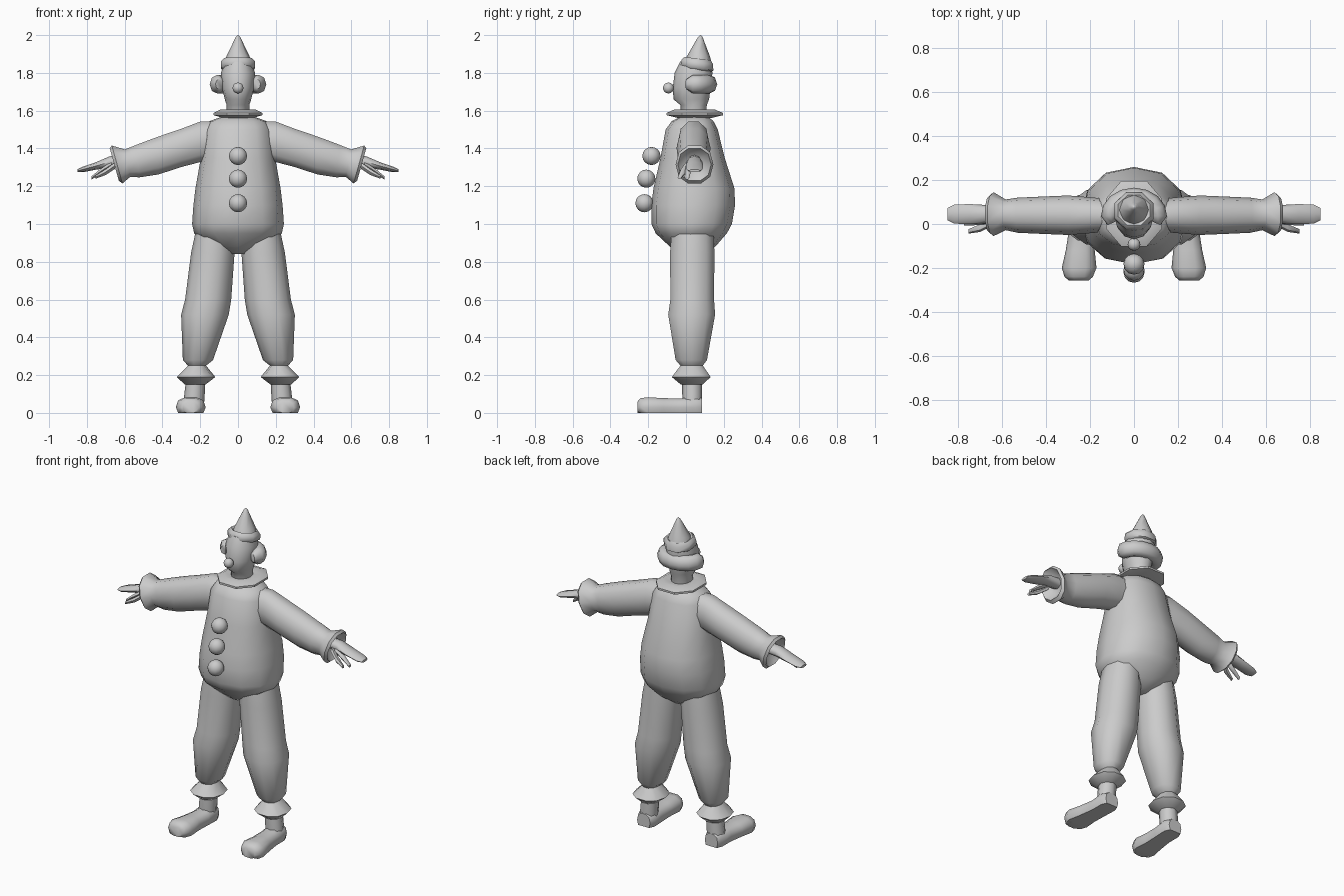
import bpy, bmesh, math

grey = bpy.data.materials.new("plain grey")
grey.diffuse_color = (0.6, 0.6, 0.6, 1)


def finish(name, bm, angle=60):
    bmesh.ops.recalc_face_normals(bm, faces=bm.faces)
    me = bpy.data.meshes.new(name)
    bm.to_mesh(me)
    bm.free()
    ob = bpy.data.objects.new(name, me)
    bpy.context.collection.objects.link(ob)
    me.materials.append(grey)
    bpy.ops.object.select_all(action='DESELECT')
    ob.select_set(True)
    bpy.context.view_layer.objects.active = ob
    bpy.ops.object.shade_smooth_by_angle(angle=math.radians(angle))
    return ob


def skin(name, loops, angle=60):
    """Bridge closed loops of points and cap both ends."""
    bm = bmesh.new()
    vs = [[bm.verts.new(p) for p in loop] for loop in loops]
    n = len(vs[0])
    for a, b in zip(vs, vs[1:]):
        for i in range(n):
            j = (i + 1) % n
            bm.faces.new((a[i], a[j], b[j], b[i]))
    bm.faces.new(vs[0])
    bm.faces.new(vs[-1])
    return finish(name, bm, angle)


def loft(name, axis, rings, n=10, side=1, power=1.0, floor=None, turn=0.0, angle=60):
    """Rings are (x, y, z, radius a, radius b, tilt) across the given axis."""
    loops = []
    for x, y, z, ra, rb, *t in rings:
        t = t[0] if t else 0
        loop = []
        for i in range(n):
            w = 2 * math.pi * (i + turn) / n
            c, s = math.cos(w), math.sin(w)
            a = ra * math.copysign(abs(c) ** power, c)
            b = rb * math.copysign(abs(s) ** power, s)
            p = {'z': (x + a, y + b, z + t * b),
                 'x': (x + t * b, y + a, z + b),
                 'y': (x + a, y + t * b, z + b)}[axis]
            pz = p[2] if floor is None else max(p[2], floor)
            loop.append((side * p[0], p[1], pz))
        loops.append(loop)
    return skin(name, loops, angle)


def ball(name, y, z, r):
    bm = bmesh.new()
    bmesh.ops.create_uvsphere(bm, u_segments=12, v_segments=8, radius=r)
    bmesh.ops.translate(bm, verts=bm.verts, vec=(0, y, z))
    finish(name, bm)


# Baggy suit body
loft("body", 'z', [
    (0, .03, .84, .04, .07), (0, .035, .88, .13, .12), (0, .028, .95, .232, .188),
    (0, .03, 1.0, .243, .213), (0, .038, 1.1, .236, .222), (0, .042, 1.19, .225, .214),
    (0, .035, 1.35, .197, .17), (0, .03, 1.5, .178, .138), (0, .035, 1.545, .15, .11),
    (0, .045, 1.57, .08, .07)], n=12, power=.88)

for side, label in ((1, "left"), (-1, "right")):
    # Sleeve with flared cuff
    loft(label + "_sleeve", 'x', [
        (.08, .04, 1.45, .07, .10), (.2, .04, 1.435, .082, .112),
        (.3, .04, 1.403, .09, .106), (.42, .04, 1.363, .085, .105),
        (.53, .04, 1.333, .08, .09, .1), (.585, .042, 1.322, .07, .076, .2),
        (.64, .045, 1.315, .10, .105, .28), (.655, .045, 1.315, .088, .09, .28),
        (.61, .045, 1.32, .05, .05, .2)], side=side, power=.9)
    # Hand, finger and thumb
    loft(label + "_hand", 'x', [
        (.59, .045, 1.335, .035, .033), (.68, .045, 1.328, .042, .03),
        (.75, .045, 1.308, .046, .02), (.82, .045, 1.289, .043, .015),
        (.85, .045, 1.282, .028, .008)], n=8, side=side)
    loft(label + "_finger", 'x', [
        (.67, .02, 1.315, .02, .018), (.73, .01, 1.277, .016, .016),
        (.775, .005, 1.244, .012, .01)], n=6, side=side)
    loft(label + "_thumb", 'x', [
        (.65, .01, 1.31, .02, .02), (.70, -.018, 1.275, .018, .018),
        (.755, -.034, 1.248, .01, .01)], n=6, side=side)
    # Trouser leg with knee bulge and ankle ruffle
    loft(label + "_leg", 'z', [
        (.12, .035, .98, .10, .115), (.133, .033, .85, .115, .123),
        (.158, .033, .6, .122, .121), (.175, .03, .52, .126, .13),
        (.212, .028, .28, .08, .087), (.217, .03, .25, .048, .062),
        (.222, .028, .19, .102, .108), (.227, .03, .15, .055, .06)],
        n=10, side=side, power=.93)
    # Ankle and long flat shoe
    loft(label + "_ankle", 'z', [
        (.222, .033, .2, .05, .053), (.23, .033, .10, .054, .053),
        (.235, .033, .04, .055, .05)], n=8, side=side)
    loft(label + "_shoe", 'y', [
        (.235, .085, .03, .045, .05), (.235, .05, .03, .062, .06),
        (.237, -.03, .03, .06, .048), (.245, -.12, .03, .066, .05),
        (.25, -.2, .03, .079, .055), (.252, -.24, .03, .065, .05),
        (.252, -.258, .028, .045, .032)], n=10, side=side, power=.8, floor=0)

# Collar
loft("collar", 'z', [
    (0, .045, 1.56, .08, .09), (0, .047, 1.576, .138, .16),
    (0, .047, 1.588, .138, .16), (0, .045, 1.606, .10, .115),
    (0, .045, 1.598, .06, .07)], n=8, turn=.5, power=.9, angle=40)

# Head and neck
loft("head", 'z', [
    (0, .04, 1.56, .06, .068), (0, .04, 1.63, .06, .07), (0, .028, 1.66, .07, .094),
    (0, .03, 1.72, .085, .10), (0, .04, 1.8, .09, .10), (0, .05, 1.86, .07, .08)], n=12)

# Hair roll around the back of the head
loops = []
for i in range(11):
    w = math.radians(-25 + 23 * i)
    r = .028 if i in (0, 10) else .05
    loop = []
    for k in range(8):
        v = 2 * math.pi * k / 8
        d = r * .85 * math.cos(v)
        loop.append(((.108 + d) * math.cos(w), .04 + (.083 + d) * math.sin(w),
                     1.74 + r * math.sin(v)))
    loops.append(loop)
skin("hair", loops)

# Pointed hat with rolled brim, tipped back
loft("hat_brim", 'z', [
    (0, .058, 1.812, .075, .075, -.12), (0, .058, 1.826, .096, .094, -.15),
    (0, .06, 1.858, .096, .09, -.15), (0, .062, 1.876, .078, .075, -.12),
    (0, .062, 1.865, .06, .06, -.1)], n=8, turn=.5)
loft("hat_cone", 'z', [
    (0, .062, 1.85, .074, .074), (0, .066, 1.89, .06, .06), (0, .073, 1.965, .024, .024),
    (0, .076, 1.99, .012, .012), (0, .077, 2.0, .003, .003)], n=8)

# Nose and front buttons
ball("nose", -.093, 1.72, .029)
for i, (y, z) in enumerate(((-.183, 1.36), (-.21, 1.24), (-.22, 1.11))):
    ball("button_%d" % (i + 1), y, z, .048)
